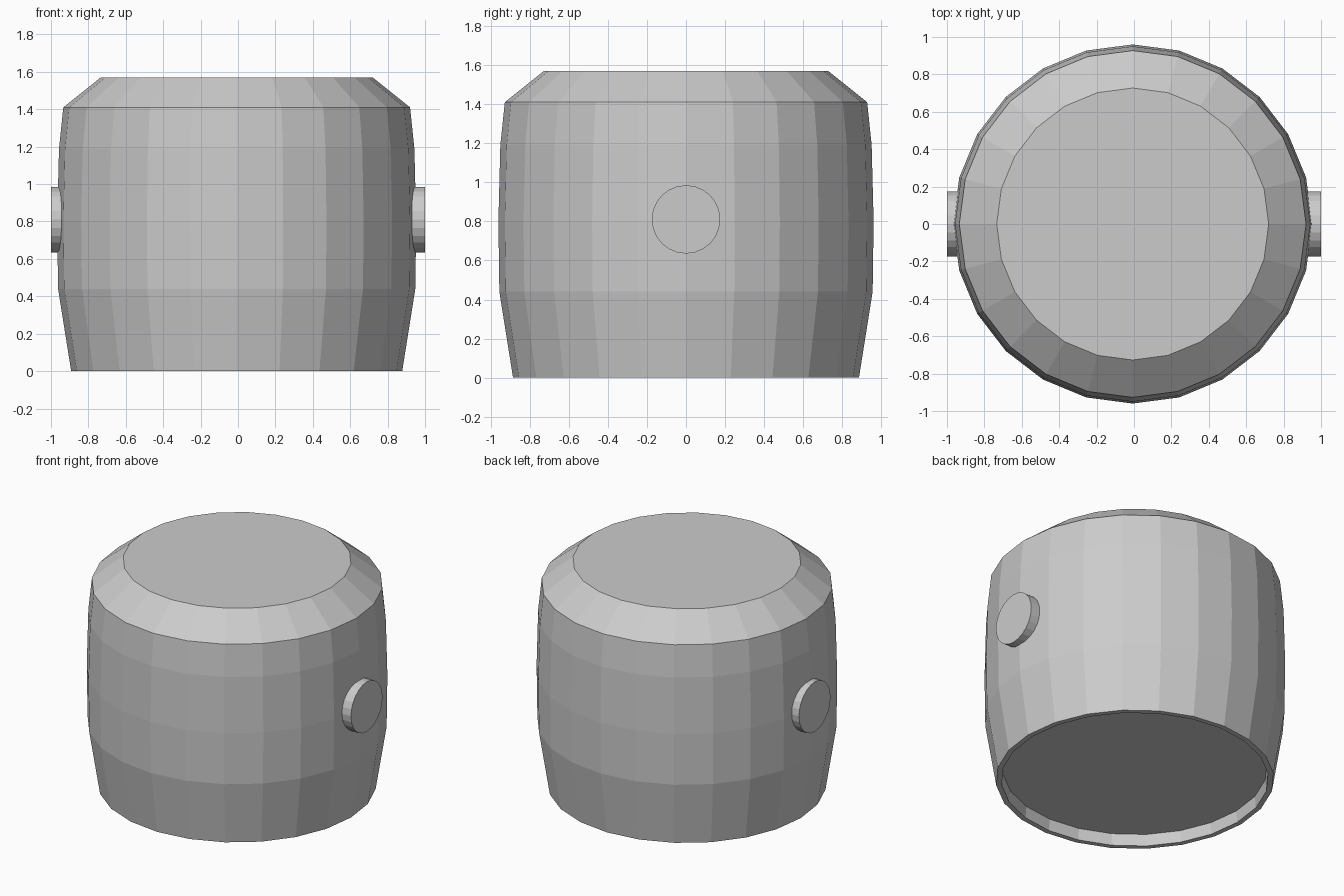
import bpy, bmesh
from math import cos, sin, tau

if "Cube" in bpy.data.objects:
    bpy.data.objects.remove(bpy.data.objects["Cube"])

SIDES = 24
CENTRE_X = -0.007


def new_object(name, bm):
    bmesh.ops.recalc_face_normals(bm, faces=bm.faces)
    mesh = bpy.data.meshes.new(name)
    bm.to_mesh(mesh)
    bm.free()
    obj = bpy.data.objects.new(name, mesh)
    bpy.context.collection.objects.link(obj)
    return obj


def lathe(name, profile, sides):
    """Closed turned solid from (radius, height) points, capped at both ends."""
    bm = bmesh.new()
    rings = [[bm.verts.new((r * cos(tau * i / sides), r * sin(tau * i / sides), z))
              for i in range(sides)] for r, z in profile]
    for a, b in zip(rings, rings[1:]):
        for i in range(sides):
            j = (i + 1) % sides
            bm.faces.new((a[i], a[j], b[j], b[i]))
    bm.faces.new(rings[0])
    bm.faces.new(rings[-1])
    return new_object(name, bm)


# Barrel body: recessed underside, thin foot rim, bulging wall, chamfered top
body = lathe("barrel_body", [
    (0.842, 0.08), (0.85, 0.0), (0.885, 0.0), (0.955, 0.44), (0.96, 0.80),
    (0.95, 1.19), (0.927, 1.41), (0.727, 1.57)], SIDES)
body.location.x = CENTRE_X

# Round side plugs, sunk slightly into the wall
for name, side in (("left_plug", -1), ("right_plug", 1)):
    plug = lathe(name, [(0.175, 0.90), (0.175, 1.0)], SIDES)
    plug.rotation_euler.y = side * tau / 4
    plug.location.z = 0.81
